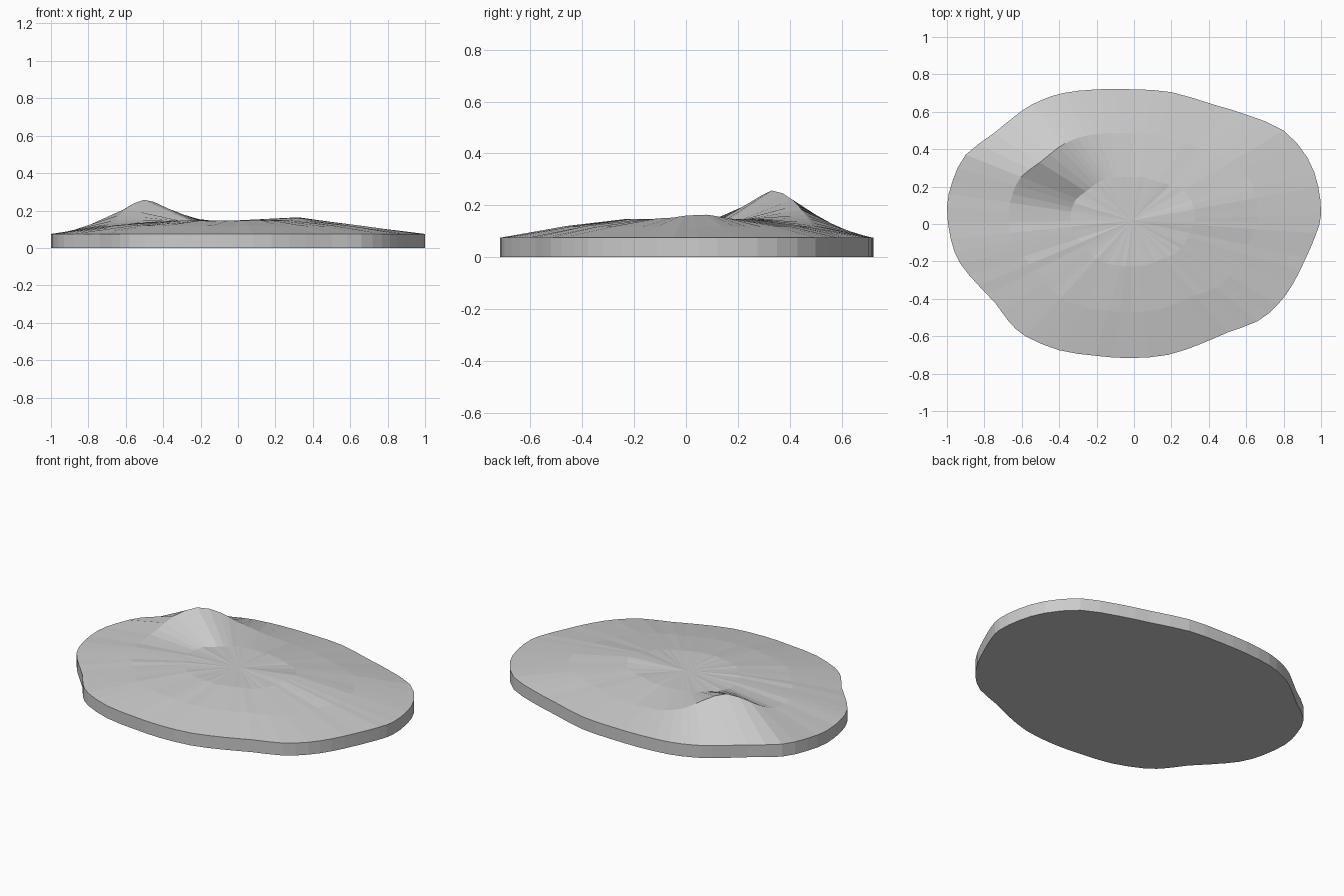
import bpy, bmesh, math, random
from mathutils import Vector

if "Cube" in bpy.data.objects:
    bpy.data.objects.remove(bpy.data.objects["Cube"])

random.seed(4)
CENTRE = Vector((-0.01, 0.018))
RIM_Z = 0.075

# Shoreline control points, counter-clockwise
shore = [(1, .05), (.985, .2), (.93, .35), (.8, .5), (.6, .585), (.42, .64),
         (.2, .705), (0, .72), (-.2, .72), (-.38, .70), (-.5, .66), (-.6, .605),
         (-.75, .485), (-.9, .37), (-.97, .23), (-1, .09), (-.98, -.08),
         (-.93, -.21), (-.83, -.33), (-.74, -.425), (-.67, -.52), (-.58, -.60),
         (-.4, -.675), (-.2, -.705), (-.02, -.717), (.18, -.70), (.36, -.64),
         (.5, -.58), (.66, -.52), (.77, -.43), (.85, -.32), (.92, -.18), (.975, -.05)]


def smooth_loop(points):
    """Insert one Catmull-Rom point between each pair."""
    pts = [Vector(p) for p in points]
    out, n = [], len(pts)
    for i in range(n):
        a, b, c, d = (pts[(i + k) % n] for k in (-1, 0, 1, 2))
        out += [b, (9 * (b + c) - a - d) / 16]
    return out


def bell(angle, centre, before, after):
    d = (angle - centre + 180) % 360 - 180
    return math.exp(-0.5 * (d / (before if d < 0 else after)) ** 2)


def middle_height(angle):
    # gentle slope with one hill at the back left
    return 0.118 + 0.137 * bell(angle, 148, 17, 11.5) + random.uniform(-.003, .003)


def inner_height(angle):
    # plateau edge with a slight rise on the right
    return 0.146 + 0.018 * bell(angle, 5, 14, 14) + random.uniform(-.002, .002)


outline = smooth_loop(shore)
n = len(outline)
bm = bmesh.new()


def ring(scale, height):
    verts = []
    for p in outline:
        q = p - CENTRE
        angle = math.degrees(math.atan2(q.y, q.x))
        xy = CENTRE + q * scale
        verts.append(bm.verts.new((xy.x, xy.y, height(angle))))
    return verts


# Base, rim, hill ring, plateau ring
rings = [ring(1, lambda a: 0), ring(1, lambda a: RIM_Z),
         ring(2 / 3, middle_height), ring(1 / 3, inner_height)]
for low, high in zip(rings, rings[1:]):
    for i in range(n):
        j = (i + 1) % n
        bm.faces.new((low[i], low[j], high[j], high[i]))

# Plateau fan and flat underside
top = bm.verts.new((CENTRE.x, CENTRE.y, 0.147))
for i in range(n):
    bm.faces.new((rings[3][i], rings[3][(i + 1) % n], top))
bm.faces.new(rings[0][::-1])

mesh = bpy.data.meshes.new("island_terrain")
bm.to_mesh(mesh)
bm.free()
bpy.context.collection.objects.link(bpy.data.objects.new("island_terrain", mesh))
